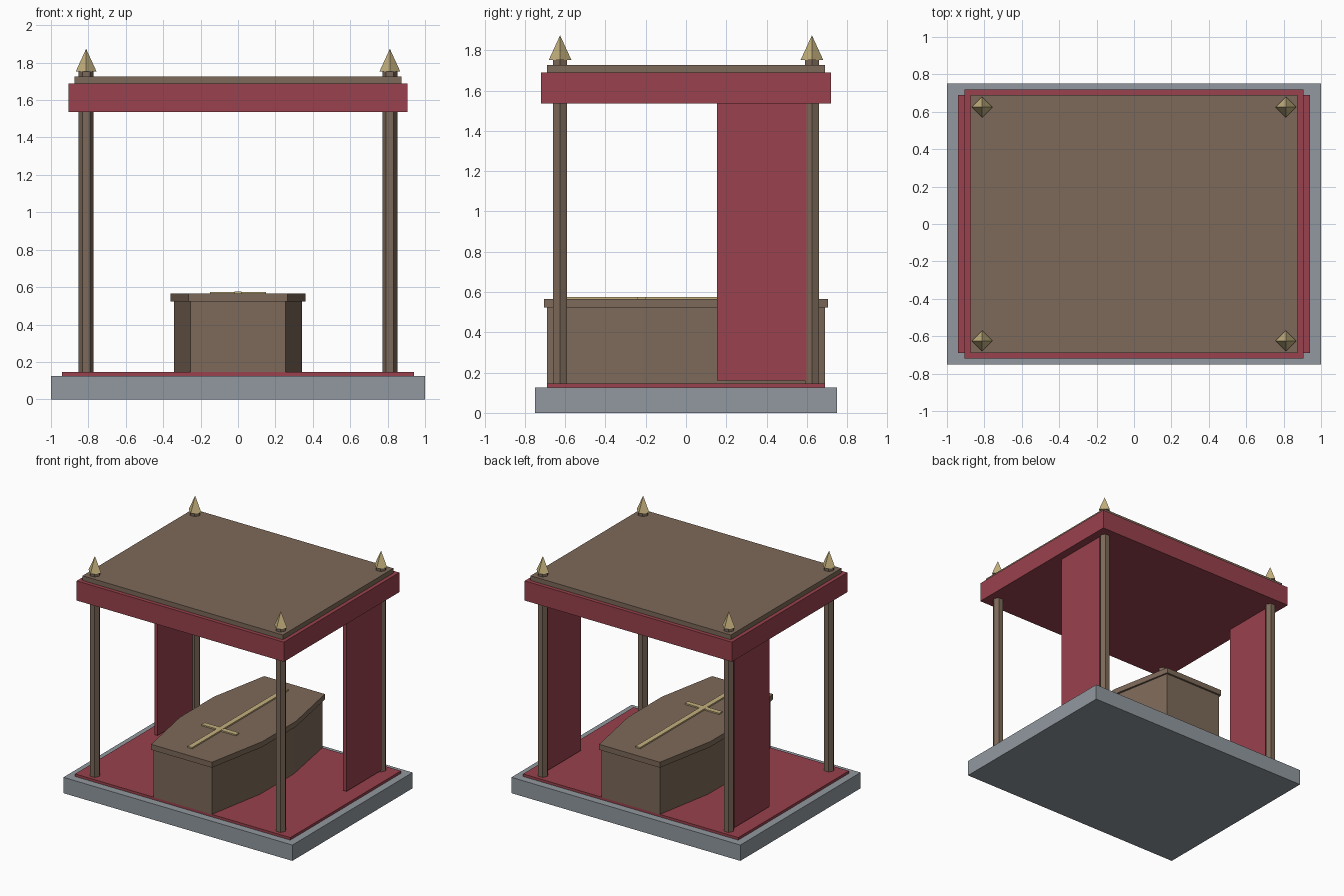
import bpy, math

cube = bpy.data.objects.get("Cube")
if cube:
    bpy.data.objects.remove(cube, do_unlink=True)


def material(name, rgb):
    m = bpy.data.materials.new(name)
    m.use_nodes = True
    m.diffuse_color = (*rgb, 1)
    m.node_tree.nodes["Principled BSDF"].inputs["Base Color"].default_value = (*rgb, 1)
    return m


WOOD = material("brown wood", (0.205, 0.142, 0.1))
CLOTH = material("red cloth", (0.32, 0.054, 0.074))
STONE = material("grey stone", (0.285, 0.315, 0.345))
GOLD = material("pale gold", (0.56, 0.44, 0.21))


def finish(obj, name, mat):
    obj.name = obj.data.name = name
    obj.data.materials.append(mat)
    return obj


def prism(name, outline, z0, z1, mat):
    """Extrude a counter-clockwise outline from z0 up to z1."""
    n = len(outline)
    verts = [(x, y, z) for z in (z0, z1) for x, y in outline]
    sides = [(i, (i + 1) % n, n + (i + 1) % n, n + i) for i in range(n)]
    caps = [tuple(reversed(range(n))), tuple(range(n, 2 * n))]
    mesh = bpy.data.meshes.new(name)
    mesh.from_pydata(verts, [], sides + caps)
    obj = bpy.data.objects.new(name, mesh)
    bpy.context.collection.objects.link(obj)
    return finish(obj, name, mat)


def box(name, x0, x1, y0, y1, z0, z1, mat):
    return prism(name, [(x0, y0), (x1, y0), (x1, y1), (x0, y1)], z0, z1, mat)


def slab(name, half_x, half_y, z0, z1, mat):
    return box(name, -half_x, half_x, -half_y, half_y, z0, z1, mat)


def casket_outline(end, middle, shoulder, length):
    """Tapered outline, widest between the shoulders."""
    right = [(end, -length), (middle, -shoulder), (middle, shoulder), (end, length)]
    return right + [(-x, -y) for x, y in right]


# Platform and canopy
slab("stone_base", 1.0, 0.75, 0, 0.125, STONE)
slab("carpet", 0.94, 0.69, 0.125, 0.145, CLOTH)
slab("canopy_valance", 0.905, 0.72, 1.535, 1.69, CLOTH)
slab("canopy_roof", 0.875, 0.69, 1.69, 1.727, WOOD)

# Casket with a raised cross on the lid
prism("casket_body", casket_outline(0.255, 0.342, 0.21, 0.69), 0.145, 0.522, WOOD)
prism("casket_lid", casket_outline(0.265, 0.36, 0.21, 0.705), 0.522, 0.565, WOOD)
slab("cross_upright", 0.02, 0.6, 0.565, 0.576, GOLD)
box("cross_bar", -0.15, 0.15, -0.24, -0.2, 0.565, 0.575, GOLD)

# Corner posts with pointed finials
for side, sx in (("left", 1), ("right", -1)):
    for end, sy in (("front", -1), ("back", 1)):
        x, y = sx * 0.812, sy * 0.625
        bpy.ops.mesh.primitive_cylinder_add(
            vertices=6, radius=0.04, depth=1.61,
            location=(x, y, 0.95), rotation=(0, 0, math.pi / 2))
        finish(bpy.context.object, f"{end}_{side}_post", WOOD)
        bpy.ops.mesh.primitive_cone_add(
            vertices=4, radius1=0.056, radius2=0, depth=0.122,
            location=(x, y, 1.813))
        finish(bpy.context.object, f"{end}_{side}_finial", GOLD)

    # Side curtain, drawn back toward the rear post
    x0, x1 = sorted((sx * 0.81, sx * 0.84))
    box(f"{side}_curtain", x0, x1, 0.155, 0.597, 0.16, 1.535, CLOTH)
